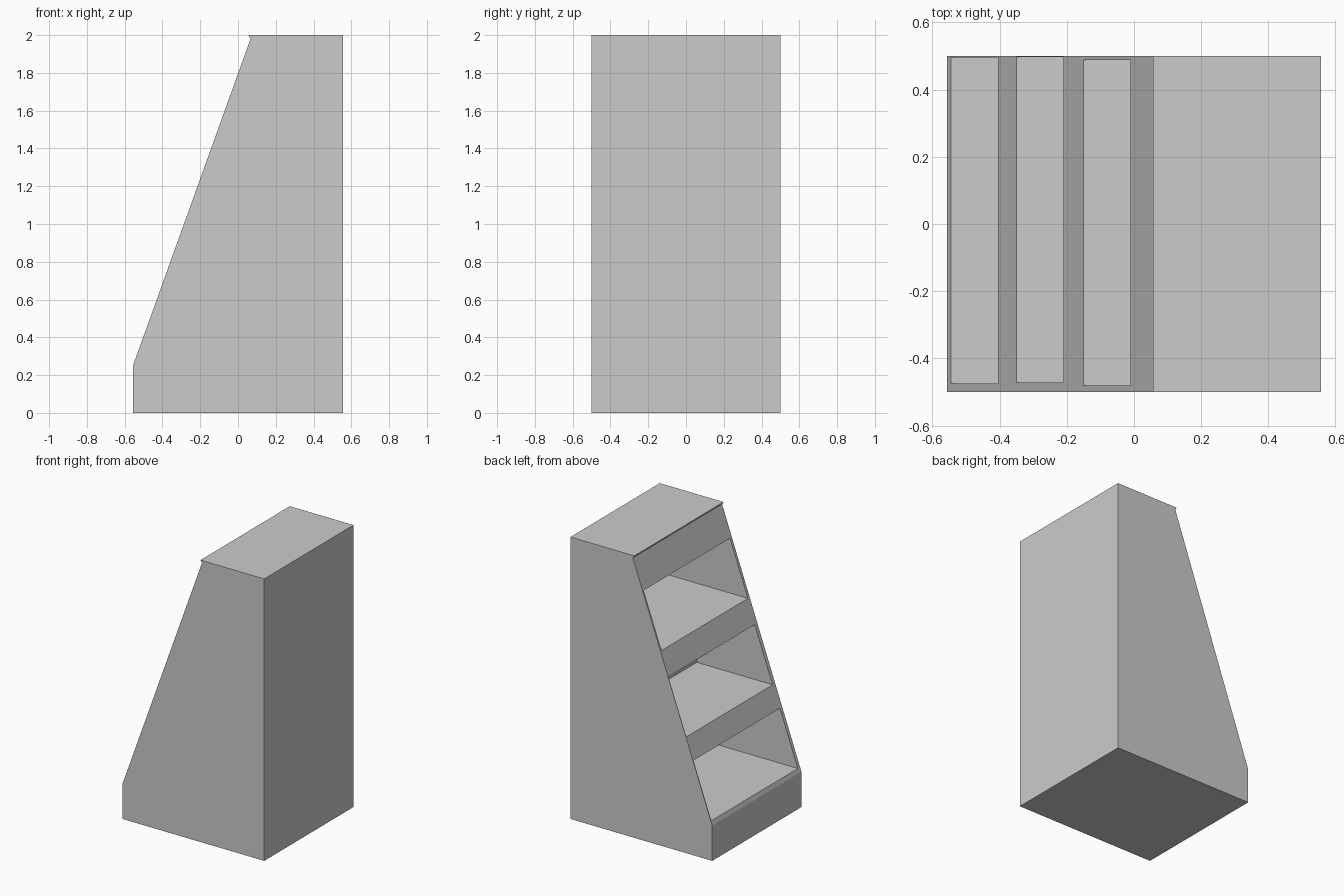
import bpy
import bmesh

if "Cube" in bpy.data.objects:
    bpy.data.objects.remove(bpy.data.objects["Cube"])

grey = bpy.data.materials.new("light_grey")
grey.diffuse_color = (0.6, 0.6, 0.6, 1)
grey.use_nodes = True
grey.node_tree.nodes["Principled BSDF"].inputs["Base Color"].default_value = grey.diffuse_color


def prism(name, profile, y0, y1):
    """Extrude an x-z outline from y0 to y1."""
    bm = bmesh.new()
    face = bm.faces.new([bm.verts.new((x, y0, z)) for x, z in profile])
    new = bmesh.ops.extrude_face_region(bm, geom=[face])["geom"]
    verts = [v for v in new if isinstance(v, bmesh.types.BMVert)]
    bmesh.ops.translate(bm, verts=verts, vec=(0, y1 - y0, 0))
    bmesh.ops.recalc_face_normals(bm, faces=bm.faces)
    mesh = bpy.data.meshes.new(name)
    bm.to_mesh(mesh)
    bm.free()
    mesh.materials.append(grey)
    obj = bpy.data.objects.new(name, mesh)
    bpy.context.collection.objects.link(obj)
    return obj


# Sloped cabinet with a thin lip at the top edge
body = prism("cabinet_body", [
    (-0.556, 0), (0.556, 0), (0.556, 2), (0.056, 2),
    (0.064, 1.985), (0.068, 1.985), (-0.556, 0.25)], -0.5, 0.5)

# Shelf recesses: back x, floor z, ceiling z, y range
recesses = [
    (0.10, 0.28, 0.67, -0.475, 0.495),
    (0.245, 0.823, 1.212, -0.471, 0.497),
    (0.50, 1.379, 1.768, -0.48, 0.488),
]
for i, (back, low, high, y0, y1) in enumerate(recesses):
    cutter = prism(f"recess_cutter_{i + 1}", [
        (-0.8, low), (back, low), (back, high), (-0.8, high)], y0, y1)
    cutter.hide_render = True
    cutter.display_type = 'WIRE'
    mod = body.modifiers.new(f"recess_{i + 1}", 'BOOLEAN')
    mod.operation = 'DIFFERENCE'
    mod.solver = 'EXACT'
    mod.object = cutter
    bpy.context.view_layer.objects.active = body
    bpy.ops.object.modifier_apply(modifier=mod.name)
    bpy.data.objects.remove(cutter)
